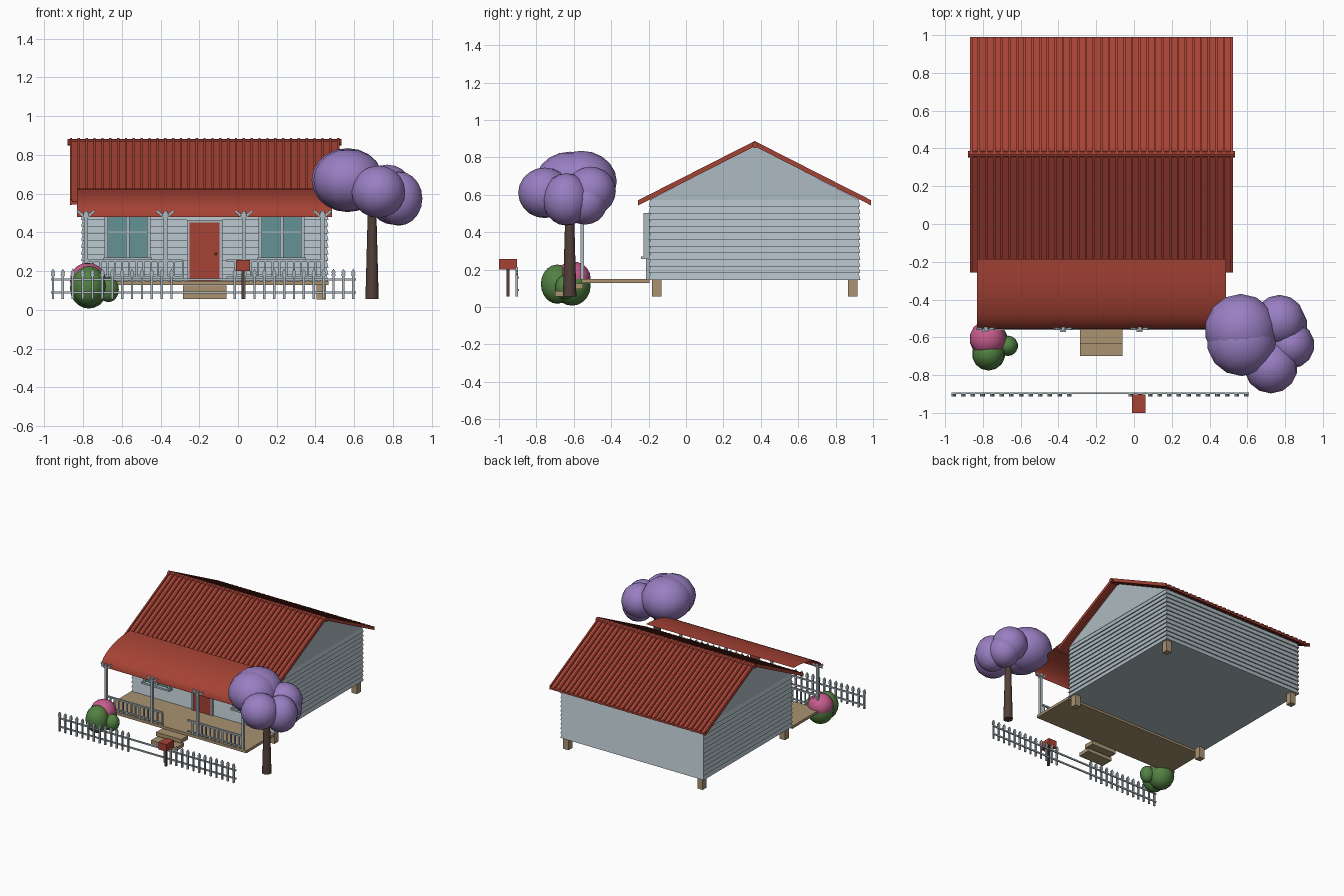
import bpy, bmesh, math
from mathutils import Vector, Matrix

if "Cube" in bpy.data.objects:
    bpy.data.objects.remove(bpy.data.objects["Cube"])


def material(name, r, g, b):
    m = bpy.data.materials.new(name)
    m.diffuse_color = (r, g, b, 1)
    m.use_nodes = True
    m.node_tree.nodes["Principled BSDF"].inputs["Base Color"].default_value = m.diffuse_color
    return m


WALL = material("pale_blue_grey", .42, .50, .54)
RED = material("brick_red", .38, .055, .035)
TAN = material("timber_tan", .40, .29, .165)
BARK = material("bark_brown", .085, .05, .04)
PURPLE = material("blossom_purple", .32, .21, .54)
GREEN = material("leaf_green", .085, .22, .055)
PINK = material("flower_pink", .58, .11, .27)
GLASS = material("window_teal", .13, .29, .31)


def finish(name, bm, mat, smooth=False):
    bmesh.ops.recalc_face_normals(bm, faces=bm.faces)
    me = bpy.data.meshes.new(name)
    bm.to_mesh(me)
    bm.free()
    me.materials.append(mat)
    ob = bpy.data.objects.new(name, me)
    bpy.context.collection.objects.link(ob)
    if smooth:
        bpy.context.view_layer.objects.active = ob
        ob.select_set(True)
        bpy.ops.object.shade_smooth_by_angle(angle=math.radians(50))
        ob.select_set(False)
    return ob


def add_box(bm, x0, x1, y0, y1, z0, z1):
    m = Matrix.Translation(((x0 + x1) / 2, (y0 + y1) / 2, (z0 + z1) / 2))
    bmesh.ops.create_cube(bm, size=1, matrix=m @ Matrix.Diagonal((x1 - x0, y1 - y0, z1 - z0, 1)))


def add_bar(bm, a, b, w):
    a, b = Vector(a), Vector(b)
    rot = (b - a).to_track_quat('Z', 'Y').to_matrix().to_4x4()
    bmesh.ops.create_cube(bm, size=1, matrix=Matrix.Translation((a + b) / 2) @ rot
                          @ Matrix.Diagonal((w, w, (b - a).length, 1)))


def add_prism(bm, pts, offset):
    """Extrude a closed outline along the offset vector."""
    face = bm.faces.new([bm.verts.new(p) for p in pts])
    ext = bmesh.ops.extrude_face_region(bm, geom=[face])
    bmesh.ops.translate(bm, vec=offset, verts=[v for v in ext["geom"] if isinstance(v, bmesh.types.BMVert)])


def boxes(name, mat, *dims):
    bm = bmesh.new()
    for d in dims:
        add_box(bm, *d)
    return finish(name, bm, mat)


def blobs(name, mat, *items):
    bm = bmesh.new()
    for x, y, z, rxy, rz in items:
        bmesh.ops.create_uvsphere(bm, u_segments=14, v_segments=10, radius=1,
                                  matrix=Matrix.Translation((x, y, z)) @ Matrix.Diagonal((rxy, rxy, rz, 1)))
    return finish(name, bm, mat, True)


X0, X1, Y0, Y1 = -.81, .467, -.2, .932      # house footprint
FLOOR, RIDGE_Y, RIDGE_Z, SLOPE = .145, .367, .875, .508
EAVE = .572

# Lapped weatherboard walls: a stack of tapered courses
bm = bmesh.new()
rings, n = [], 12
for i in range(n):
    for t, inset in ((0, 0), (1, .009)):
        z = FLOOR + (EAVE - FLOOR) * (i + t) / n
        rings.append([bm.verts.new(p) for p in (
            (X0 + inset, Y0 + inset, z), (X1 - inset, Y0 + inset, z),
            (X1 - inset, Y1 - inset, z), (X0 + inset, Y1 - inset, z))])
for a, b in zip(rings, rings[1:]):
    for k in range(4):
        bm.faces.new((a[k], a[(k + 1) % 4], b[(k + 1) % 4], b[k]))
bm.faces.new(rings[0])
bm.faces.new(rings[-1])
finish("weatherboard_walls", bm, WALL)

# Gable ends
bm = bmesh.new()
add_prism(bm, [(X0 + .006, Y0 + .005, EAVE), (X0 + .006, Y1 - .005, EAVE), (X0 + .006, RIDGE_Y, RIDGE_Z - .014)],
          (X1 - X0 - .012, 0, 0))
finish("gable", bm, WALL)

# Main roof sheet, ribs and ridge cap
RX0, RX1, HALF = -.868, .523, .623


def roof_outline(x, low, high):
    drop = SLOPE * HALF
    prof = [(-HALF, -drop + low), (0, low), (HALF, -drop + low),
            (HALF, -drop + high), (0, high), (-HALF, -drop + high)]
    return [(x, RIDGE_Y + y, RIDGE_Z + z) for y, z in prof]


bm = bmesh.new()
add_prism(bm, roof_outline(RX0, -.014, 0), (RX1 - RX0, 0, 0))
finish("main_roof", bm, RED)
bm = bmesh.new()
for i in range(35):
    add_prism(bm, roof_outline(RX0 + i * (RX1 - RX0 - .012) / 34, -.016, .012), (.012, 0, 0))
finish("roof_ribs", bm, RED)
bm = bmesh.new()
bmesh.ops.create_cone(bm, segments=8, radius1=.017, radius2=.017, depth=1.415, cap_ends=True,
                      matrix=Matrix.Translation((-.172, RIDGE_Y + .003, .866)) @ Matrix.Rotation(math.pi / 2, 4, 'Y'))
finish("ridge_cap", bm, RED)

# Curved porch roof, a thin bullnose sheet
bm = bmesh.new()
prev = None
for i in range(13):
    a = math.pi / 2 * i / 12
    y, z = -.185 - .37 * math.sin(a), .48 + .148 * math.cos(a)
    cur = [bm.verts.new((x, y, z)) for x in (-.83, .486)]
    if prev:
        bm.faces.new((prev[0], cur[0], cur[1], prev[1]))
    prev = cur
finish("porch_roof", bm, RED, True)

# Deck, steps and stumps
boxes("porch_deck", TAN, (X0, X1, -.56, Y0 + .004, .128, .149))
boxes("steps", TAN, (-.285, -.06, -.70, -.60, .057, .085), (-.285, -.06, -.635, -.55, .095, .126))
boxes("stumps", TAN, *[(x, x + .048, y, y + .05, .055, .146)
                       for x in (-.79, .405) for y in (-.182, .866)])

# Porch posts with forked brackets
bm = bmesh.new()
POSTS = (-.785, -.375, .03, .436)
for x in POSTS:
    add_box(bm, x - .01, x + .01, -.565, -.545, .149, .51)
    add_box(bm, x - .016, x + .016, -.571, -.539, .485, .498)
    for s in (-1, 1):
        add_bar(bm, (x, -.555, .475), (x + s * .045, -.555, .512), .013)
finish("porch_posts", bm, WALL)

# Railings, open in the middle for the steps
bm = bmesh.new()
for a, b in ((POSTS[0], POSTS[1]), (POSTS[1], -.285), (-.06, POSTS[2]), (POSTS[2], POSTS[3])):
    add_box(bm, a, b, -.562, -.548, .247, .259)
    add_box(bm, a, b, -.56, -.55, .163, .172)
    k = max(2, round((b - a) / .037))
    for i in range(1, k + 1):
        x = a + (b - a) * i / k
        add_box(bm, x - .005, x + .005, -.56, -.55, .149, .25)
finish("porch_railing", bm, WALL)

# Windows: glass, frame, glazing bars and sill
for side, cx in (("left", -.57), ("right", .225)):
    boxes(side + "_window_glass", GLASS, (cx - .1, cx + .1, -.212, -.195, .27, .485))
    boxes(side + "_window_frame", WALL,
          (cx - .118, cx - .1, -.226, -.195, .262, .5), (cx + .1, cx + .118, -.226, -.195, .262, .5),
          (cx - .118, cx + .118, -.226, -.195, .485, .503), (cx - .009, cx + .009, -.22, -.195, .27, .485),
          (cx - .1, cx + .1, -.217, -.195, .397, .405), (cx - .125, cx + .125, -.24, -.195, .256, .27))

# Door, trim and knob
boxes("door", RED, (-.25, -.095, -.21, -.19, .149, .45))
boxes("door_trim", WALL, (-.264, -.25, -.213, -.19, .149, .464), (-.095, -.081, -.213, -.19, .149, .464),
      (-.25, -.095, -.213, -.19, .45, .464))
blobs("door_knob", BARK, (-.115, -.214, .29, .007, .007))

# Picket fence with a gap at the path
bm = bmesh.new()
for z in (.09, .157):
    add_box(bm, -.965, .61, -.9, -.892, z - .006, z + .006)
half = [(.006, .057), (.006, .172), (.012, .18), (.008, .187), (.011, .195), (0, .213)]
for start in (-.955, -.017):
    for i in range(13):
        x = start + i * .051
        outline = [(x + u, -.912, z) for u, z in half] + [(x - u, -.912, z) for u, z in half[-2::-1]]
        add_prism(bm, outline, (0, .013, 0))
finish("picket_fence", bm, WALL)

# Letterbox
boxes("letterbox", RED, (-.01, .062, -1, -.903, .2, .257))
boxes("letterbox_post", BARK, (.018, .034, -.96, -.944, .057, .2))

# Tree
bm = bmesh.new()
bmesh.ops.create_cone(bm, segments=10, radius1=.036, radius2=.022, depth=.5, cap_ends=True,
                      matrix=Matrix.Translation((.692, -.622, .307)))
finish("tree_trunk", bm, BARK, True)
blobs("tree_blossom", PURPLE,
      (.565, -.56, .67, .19, .165), (.57, -.62, .67, .185, .16), (.77, -.51, .62, .135, .13),
      (.725, -.755, .61, .142, .135), (.83, -.64, .575, .125, .14), (.8, -.54, .56, .12, .12))

# Flowering bush
blobs("bush", GREEN, (-.77, -.61, .112, .1, .105), (-.77, -.688, .122, .088, .105), (-.668, -.645, .105, .054, .065))
blobs("bush_flowers", PINK, (-.775, -.605, .153, .095, .09))
